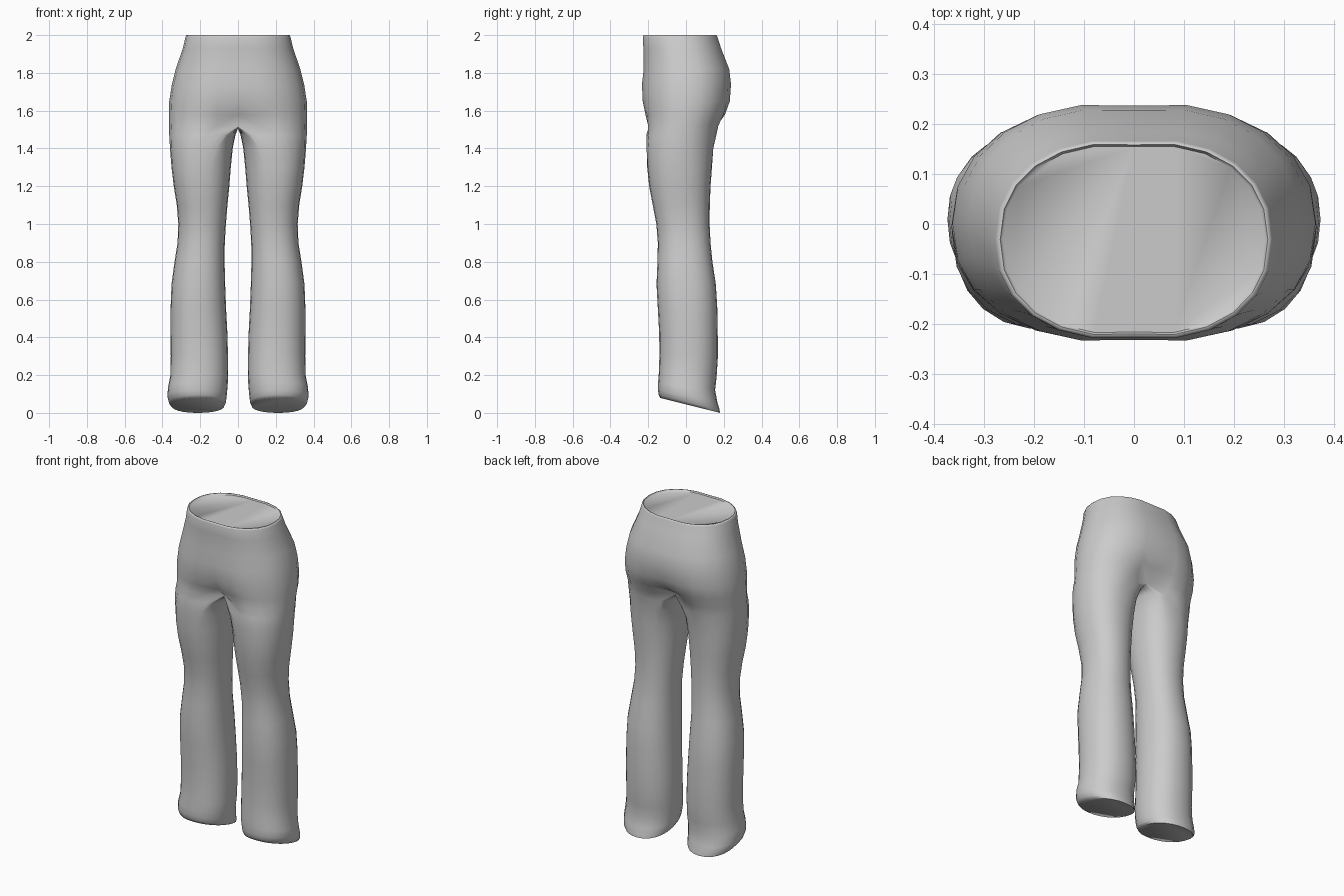
import bpy, bmesh
from math import sin, cos, pi

cube = bpy.data.objects.get("Cube")
if cube:
    bpy.data.objects.remove(cube)

SEG = 12  # segments on the outer half of each section

mat = bpy.data.materials.new("grey cloth")
mat.use_nodes = True
grey = (0.6, 0.6, 0.6, 1)
mat.diffuse_color = grey
mat.node_tree.nodes["Principled BSDF"].inputs["Base Color"].default_value = grey

# Hip sections: height, half width, front y, back y, pinch at the centre line
HIPS = [
    (1.99, .278, -.238, .176, .05),
    (1.93, .292, -.236, .196, .05),
    (1.82, .330, -.235, .240, .05),
    (1.74, .350, -.245, .250, .05),
    (1.65, .364, -.244, .247, .09),
    (1.58, .366, -.238, .230, .20),
    (1.52, .365, -.232, .203, .42),
]
# Leg sections: height, inner x, outer x, front y, back y, roundness, hem slant
LEGS = [
    (1.47, .014, .364, -.228, .178, .45, 0),
    (1.40, .028, .360, -.220, .155, .75, 0),
    (1.30, .038, .352, -.208, .140, .95, 0),
    (1.20, .046, .340, -.195, .130, 1, 0),
    (1.10, .056, .324, -.176, .126, 1, 0),
    (1.00, .064, .316, -.157, .125, 1, 0),
    (0.90, .070, .320, -.149, .130, 1, 0),
    (0.80, .071, .336, -.151, .140, 1, 0),
    (0.68, .068, .352, -.156, .158, 1, 0),
    (0.55, .063, .357, -.149, .166, 1, 0),
    (0.42, .056, .357, -.142, .168, 1, 0),
    (0.30, .053, .356, -.141, .169, 1, 0),
    (0.20, .052, .358, -.144, .162, 1, -.06),
    (0.14, .055, .370, -.148, .154, 1, -.12),
    (0.09, .060, .374, -.148, .166, 1, -.20),
    (0.06, .064, .366, -.145, .178, 1, -.25),
    (0.045, .072, .352, -.136, .180, 1, -.25),
]


def spow(v, p):
    return abs(v) ** p * (1 if v >= 0 else -1)


def hip_point(i, width, front, back, pinch):
    """Point on the half section running front centre - side - back centre."""
    t = -pi / 2 + pi * i / SEG
    mid, half = (front + back) / 2, (back - front) / 2
    x = 0 if i in (0, SEG) else width * spow(cos(t), .88)
    near = (1 - min(1, x / width / .75)) ** 2
    return x, mid + half * spow(sin(t), .88) * (1 - pinch * near)


def leg_point(i, inner, outer, front, back, blend):
    """Point on a full leg ring, blending from the hip shape to an oval."""
    t = -pi / 2 + pi * i / SEG
    mid, half = (front + back) / 2, (back - front) / 2
    cx, rx = (inner + outer) / 2, (outer - inner) / 2
    ox, oy = cx + rx * spow(cos(t), .9), mid + half * spow(sin(t), .9)
    if i <= SEG:
        dx, dy = hip_point(i, outer, front, back, .3)
        dx = max(dx, inner)
    else:
        dx, dy = inner, mid + half * .7 * sin(t)
    return dx + (ox - dx) * blend, dy + (oy - dy) * blend


bm = bmesh.new()


def bridge(a, b, closed):
    n = len(a)
    for i in range(n if closed else n - 1):
        j = (i + 1) % n
        bm.faces.new((a[i], b[i], b[j], a[j]))


# Waist cap and rounded rim
rows = []
for z, scale in ((1.992, .945), (2.0, .965), (1.999, .985)):
    ring = []
    for i in range(SEG + 1):
        x, y = hip_point(i, *HIPS[0][1:])
        ring.append(bm.verts.new((x * scale, -.03 + (y + .03) * scale, z)))
    rows.append(ring)
bm.faces.new(rows[0])

# Hips
for z, *shape in HIPS:
    rows.append([bm.verts.new((*hip_point(i, *shape), z)) for i in range(SEG + 1)])
for a, b in zip(rows, rows[1:]):
    bridge(a, b, False)

# Crotch seam closes the last hip row into a leg ring
ring = list(rows[-1])
y_front, y_back = ring[0].co.y, ring[SEG].co.y
for i in range(1, SEG):
    y = (y_front + y_back) / 2 + (y_back - y_front) / 2 * cos(pi * i / SEG)
    ring.append(bm.verts.new((0, y, 1.52 - .015 * sin(pi * i / SEG))))

# Leg down to the slanted hem
for z, inner, outer, front, back, blend, slant in LEGS:
    new = []
    for i in range(2 * SEG):
        x, y = leg_point(i, inner, outer, front, back, blend)
        new.append(bm.verts.new((x, y, z + slant * y)))
    bridge(ring, new, True)
    ring = new
bm.faces.new(ring)

bmesh.ops.recalc_face_normals(bm, faces=bm.faces)
mesh = bpy.data.meshes.new("trousers")
bm.to_mesh(mesh)
bm.free()
mesh.materials.append(mat)
trousers = bpy.data.objects.new("trousers", mesh)
bpy.context.collection.objects.link(trousers)

# Other half
mirror = trousers.modifiers.new("other_half", "MIRROR")
mirror.use_clip = True
mirror.merge_threshold = .0005

bpy.context.view_layer.objects.active = trousers
trousers.select_set(True)
bpy.ops.object.shade_smooth_by_angle(angle=pi / 3)
